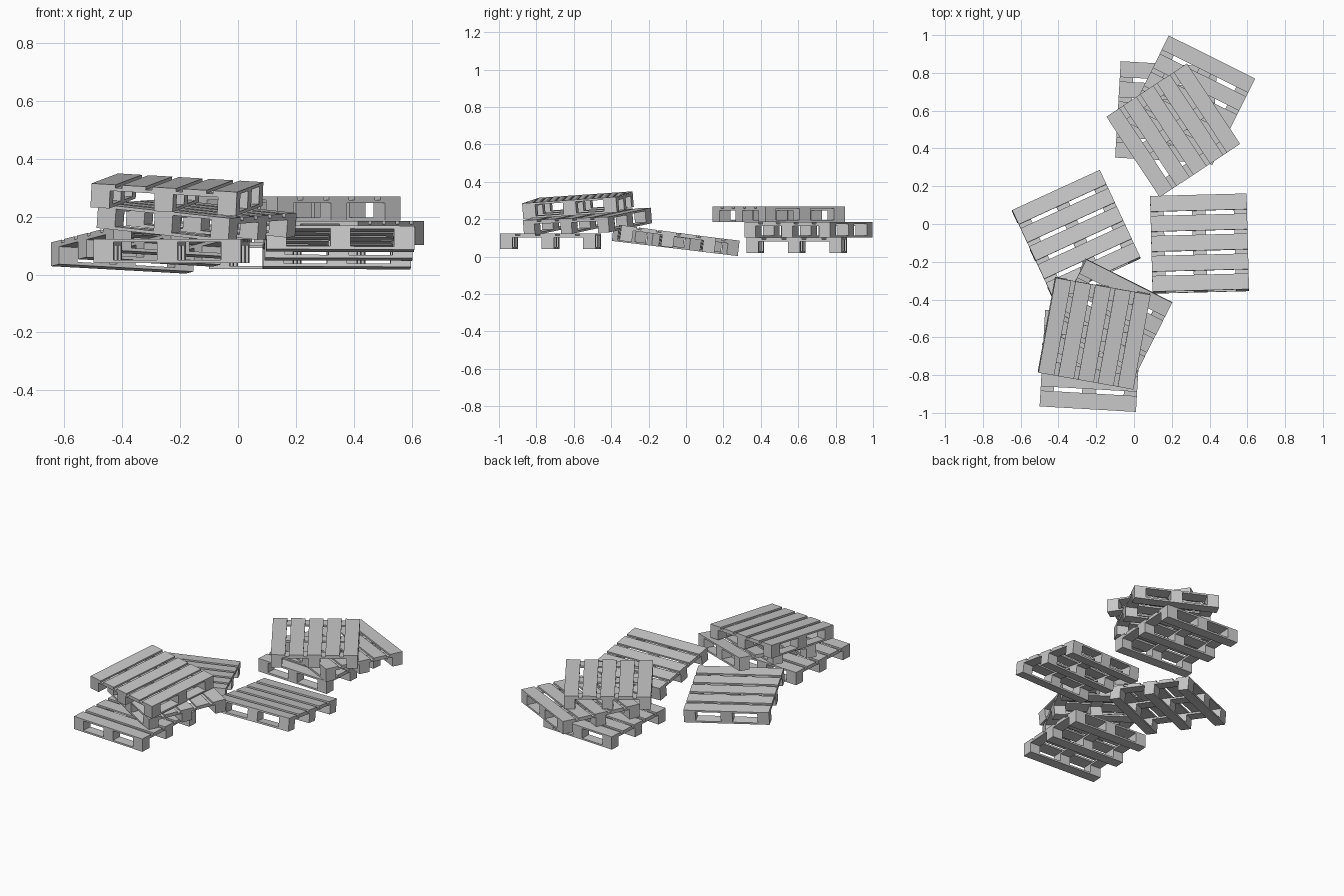
import bpy
import bmesh
from math import radians
from mathutils import Matrix, Vector

cube = bpy.data.objects.get("Cube")
if cube:
    bpy.data.objects.remove(cube, do_unlink=True)

# One plain grey for all the timber
GREY = (0.58, 0.58, 0.58, 1)
timber = bpy.data.materials.new("grey_timber")
timber.use_nodes = True
timber.diffuse_color = GREY
timber.node_tree.nodes["Principled BSDF"].inputs["Base Color"].default_value = GREY

# Pallet proportions
SIZE = 0.511
HEIGHT = 0.083
BOARD = 0.011
SLAT = 0.084
SLATS = 5
STRINGER = 0.07
RUNNER = 0.066


def spread(count, width):
    """Centres of evenly spread boards whose outer edges meet the pallet edge."""
    span = SIZE - width
    return [span * (i / (count - 1) - 0.5) for i in range(count)]


def add_box(bm, x, y, top, width, depth, height):
    place = Matrix.Translation((x, y, top - height / 2))
    scale = Matrix.Diagonal((width, depth, height, 1))
    bmesh.ops.create_cube(bm, size=1, matrix=place @ scale)


def build_pallet_mesh():
    """Pallet with its deck centre at the origin and its slats along x."""
    bm = bmesh.new()
    block_height = HEIGHT - 3 * BOARD
    # top deck slats
    for y in spread(SLATS, SLAT):
        add_box(bm, 0, y, 0, SIZE, SLAT, BOARD)
    # cross stringers under the deck
    for x in spread(3, STRINGER):
        add_box(bm, x, 0, -BOARD, STRINGER, SIZE, BOARD)
    for y in spread(3, RUNNER):
        # spacer blocks
        for x in spread(3, STRINGER):
            add_box(bm, x, y, -2 * BOARD, STRINGER, RUNNER, block_height)
        # bottom runner
        add_box(bm, 0, y, BOARD - HEIGHT, SIZE, RUNNER, BOARD)
    mesh = bpy.data.meshes.new("pallet")
    bm.to_mesh(mesh)
    bm.free()
    mesh.materials.append(timber)
    return mesh


# name, deck centre, slat direction in degrees, deck slope along x and y
PALLETS = [
    ("front_stack_bottom_pallet", (-0.23, -0.725, 0.123), -3.3, (0, 0)),
    ("front_stack_middle_pallet", (-0.14, -0.53, 0.228), -26.8, (-0.07, 0.075)),
    ("front_stack_top_pallet", (-0.209, -0.581, 0.317), 79.8, (-0.046, 0.077)),
    ("leaning_pallet", (-0.306, -0.05, 0.126), 24.8, (0, -0.12)),
    ("side_pallet", (0.347, -0.098, 0.135), 1.5, (0, -0.135)),
    ("back_stack_bottom_pallet", (0.17, 0.592, 0.102), -3.3, (0, 0)),
    ("back_stack_middle_pallet", (0.299, 0.655, 0.185), -26.5, (0, 0)),
    ("back_stack_top_pallet", (0.208, 0.496, 0.269), -56.5, (0, 0)),
]

pallet_mesh = build_pallet_mesh()
for name, centre, turn, slope in PALLETS:
    pallet = bpy.data.objects.new(name, pallet_mesh)
    normal = Vector((-slope[0], -slope[1], 1))
    tilt = Vector((0, 0, 1)).rotation_difference(normal).to_matrix().to_4x4()
    spin = Matrix.Rotation(radians(turn), 4, "Z")
    pallet.matrix_world = Matrix.Translation(centre) @ tilt @ spin
    bpy.context.scene.collection.objects.link(pallet)
